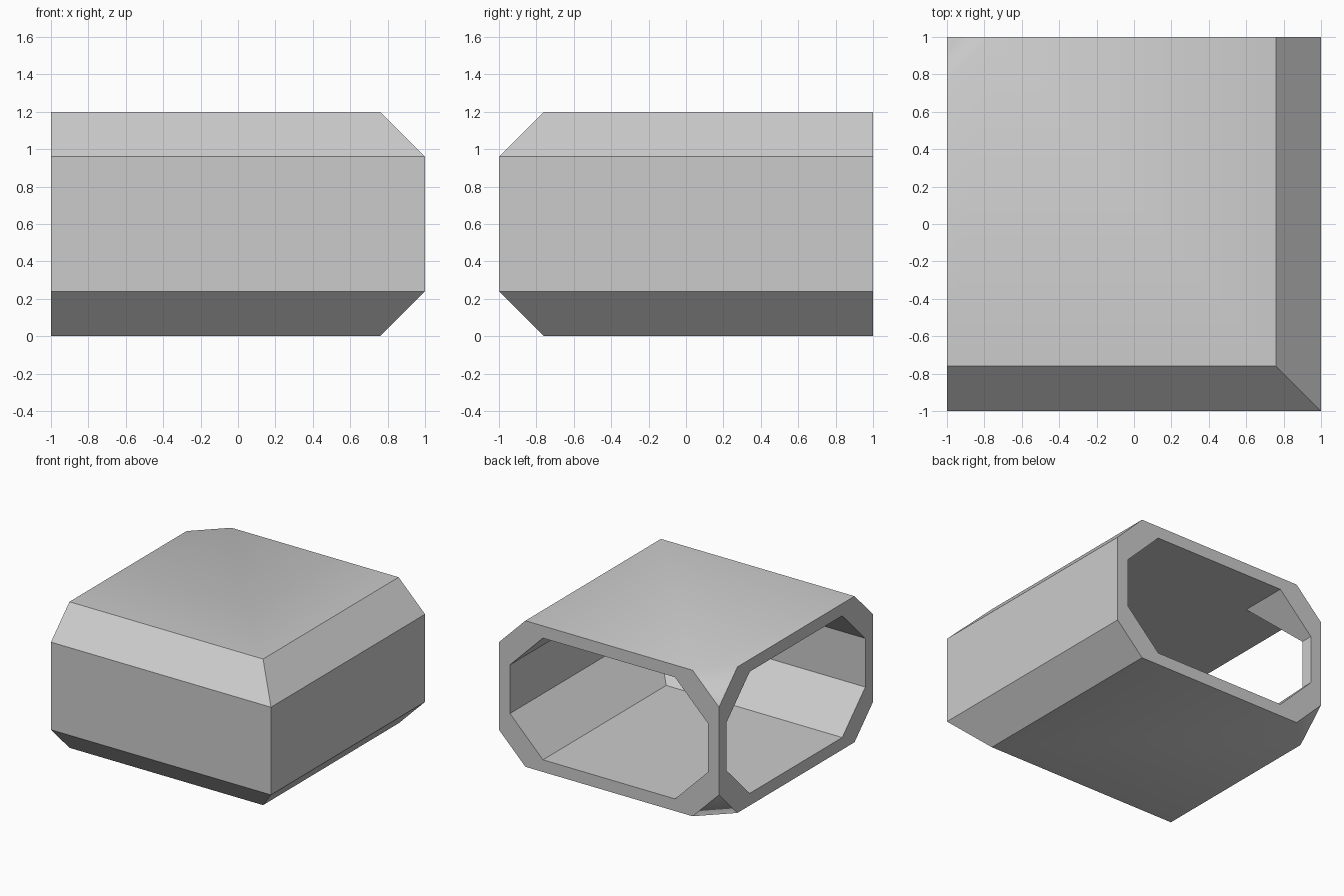
import bpy, bmesh

if "Cube" in bpy.data.objects:
    bpy.data.objects.remove(bpy.data.objects["Cube"])


def profile(w, z0, z1, c):
    """Chamfered duct cross-section as (offset, height); +offset is the outside of the bend."""
    return [(w - c, z0), (w, z0 + c), (w, z1 - c), (w - c, z1),
            (c - w, z1), (-w, z1 - c), (-w, z0 + c), (c - w, z0)]


bm = bmesh.new()


def rings(pts):
    """Section at the back opening, on the mitre line and at the left opening."""
    back = [bm.verts.new((u, 1, z)) for u, z in pts]
    mitre = [bm.verts.new((u, -u, z)) for u, z in pts]
    left = [bm.verts.new((-1, -u, z)) for u, z in pts]
    return back, mitre, left


def strip(a, b, sides):
    for i in sides:
        j = (i + 1) % 8
        bm.faces.new((a[i], a[j], b[j], b[i]))


ob, om, ol = rings(profile(1.0, 0.0, 1.2, 0.24))
ib, im, il = rings(profile(0.9, 0.1, 1.1, 0.3))

# Outer walls and chamfers
strip(ob, om, range(3))
strip(om, ol, range(3))

# Top and bottom plates, with the clipped inside corner blended into each
soft_pairs = []
for near, far, tip in ((3, 4, 5), (0, 7, 6)):
    bm.faces.new((ob[near], om[near], ol[near], ol[far], ob[far]))
    bm.faces.new((ob[far], ol[far], ob[tip]))
    soft_pairs.append({ob[far], ol[far]})

# Mitred inner channel
strip(ib, im, range(8))
strip(im, il, range(8))

# Rims of the two openings
strip(ob, ib, range(8))
strip(ol, il, range(8))

# Crisp edges everywhere except at the clipped corner
for f in bm.faces:
    f.smooth = True
for e in bm.edges:
    e.smooth = set(e.verts) in soft_pairs

bmesh.ops.delete(bm, geom=[v for v in bm.verts if not v.link_faces], context='VERTS')
bmesh.ops.remove_doubles(bm, verts=bm.verts, dist=0.0001)
bmesh.ops.recalc_face_normals(bm, faces=bm.faces)

mesh = bpy.data.meshes.new("corner_duct")
bm.to_mesh(mesh)
bm.free()
bpy.context.collection.objects.link(bpy.data.objects.new("corner_duct", mesh))
